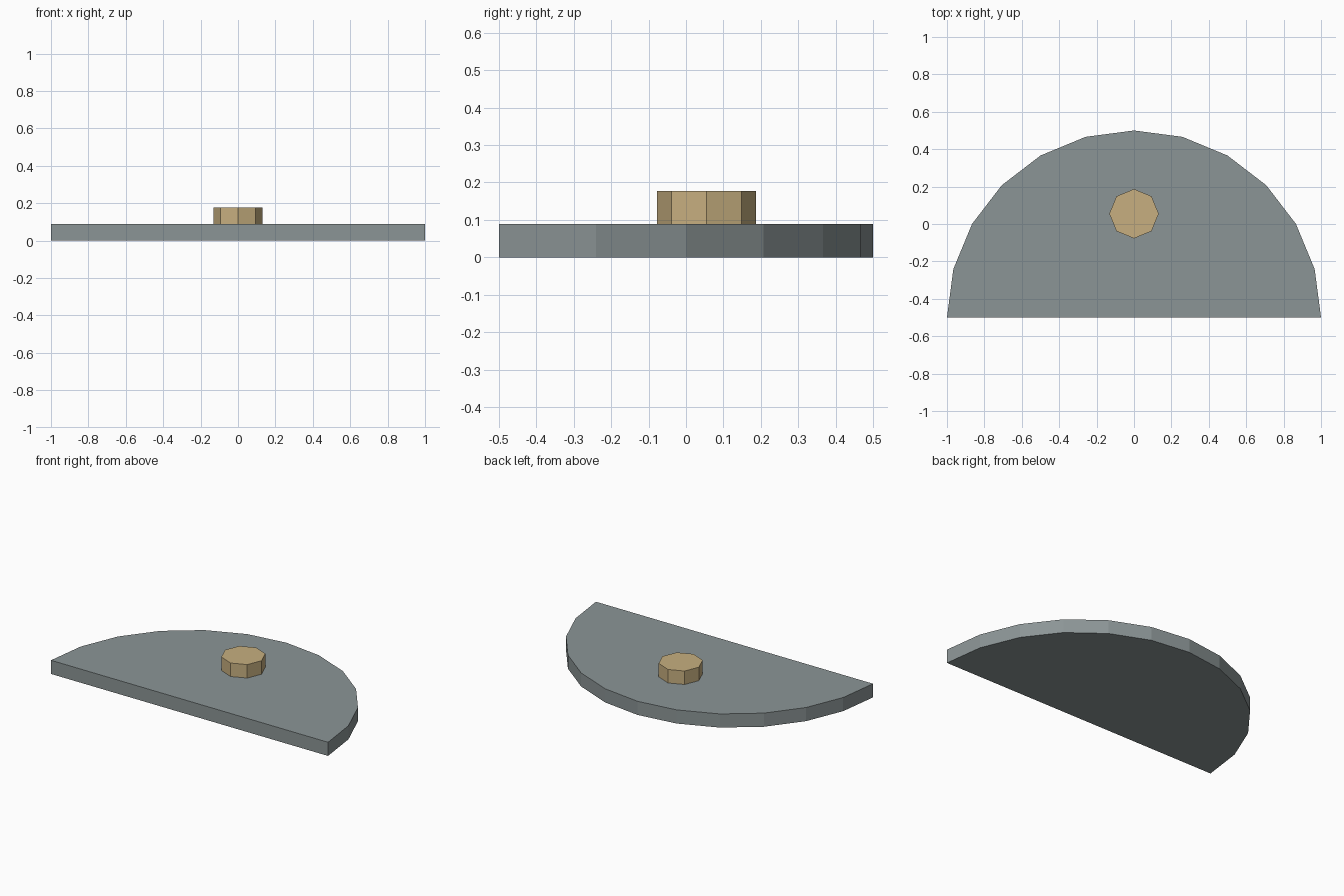
import bpy, bmesh
from math import cos, sin, pi

if "Cube" in bpy.data.objects:
    bpy.data.objects.remove(bpy.data.objects["Cube"])


def prism(name, outline, z0, z1, color):
    """Extrude a flat outline from z0 up to z1."""
    bm = bmesh.new()
    face = bm.faces.new([bm.verts.new((x, y, z0)) for x, y in outline])
    top = bmesh.ops.extrude_face_region(bm, geom=[face], use_keep_orig=True)
    verts = [g for g in top["geom"] if isinstance(g, bmesh.types.BMVert)]
    bmesh.ops.translate(bm, verts=verts, vec=(0, 0, z1 - z0))
    bmesh.ops.recalc_face_normals(bm, faces=bm.faces)
    mesh = bpy.data.meshes.new(name)
    bm.to_mesh(mesh)
    bm.free()
    obj = bpy.data.objects.new(name, mesh)
    bpy.context.collection.objects.link(obj)
    mat = bpy.data.materials.new(name + "_color")
    mat.diffuse_color = color
    mat.use_nodes = True
    mat.node_tree.nodes["Principled BSDF"].inputs["Base Color"].default_value = mat.diffuse_color
    mesh.materials.append(mat)
    return obj


def arc(cx, cy, r, step, count):
    return [(cx + r * cos(i * step), cy + r * sin(i * step)) for i in range(count)]


# Half-round plate: 12 facets, straight edge at the front
prism("half_round_plate", arc(0, -0.5, 1, pi / 12, 13), 0, 0.089, (0.26, 0.30, 0.305, 1))

# Octagonal peg on top
prism("peg", arc(0, 0.055, 0.132, pi / 4, 8), 0.089, 0.177, (0.57, 0.43, 0.215, 1))
